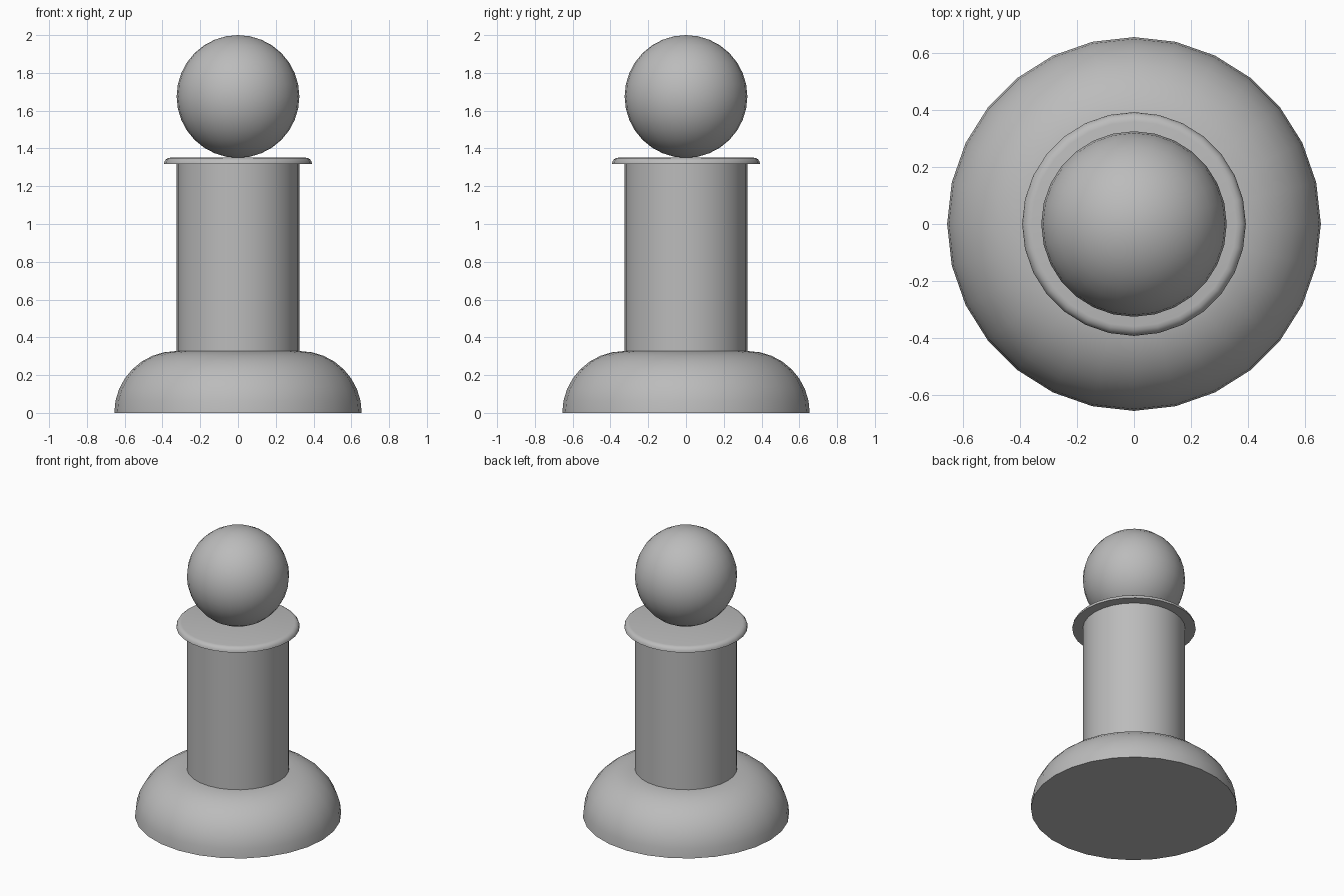
import bpy
import bmesh
from math import sin, cos, pi, radians

SIDES = 28

cube = bpy.data.objects.get("Cube")
if cube:
    bpy.data.objects.remove(cube, do_unlink=True)

# Single grey finish
grey = bpy.data.materials.new("plain_grey")
grey.use_nodes = True
color = (0.5, 0.5, 0.5, 1)
grey.diffuse_color = color
grey.node_tree.nodes["Principled BSDF"].inputs["Base Color"].default_value = color


def arc(radius, z, size, steps):
    """Quarter round from the outer wall at z up to a flat top."""
    return [(radius - size + size * cos(i * pi / 2 / steps),
             z + size * sin(i * pi / 2 / steps)) for i in range(steps + 1)]


def lathe(name, profile):
    """Spin a (radius, height) profile into a closed round part."""
    bm = bmesh.new()
    rings = [[bm.verts.new((r * cos(2 * pi * i / SIDES), r * sin(2 * pi * i / SIDES), z))
              for i in range(SIDES)] for r, z in profile]
    for low, high in zip(rings, rings[1:]):
        for i in range(SIDES):
            j = (i + 1) % SIDES
            bm.faces.new((low[i], low[j], high[j], high[i]))
    bm.faces.new(rings[0][::-1])
    bm.faces.new(rings[-1])
    mesh = bpy.data.meshes.new(name)
    bm.to_mesh(mesh)
    bm.free()
    obj = bpy.data.objects.new(name, mesh)
    bpy.context.collection.objects.link(obj)
    return obj


# Domed base, plain shaft and thin rounded collar
base = lathe("base", arc(0.655, 0, 0.327, 8))
shaft = lathe("shaft", [(0.325, 0.32), (0.325, 1.325)])
collar = lathe("collar", arc(0.392, 1.318, 0.033, 4))

# Ball head resting on the collar
bpy.ops.mesh.primitive_uv_sphere_add(segments=SIDES, ring_count=16, radius=0.325,
                                     location=(0, 0, 1.675))
head = bpy.context.object
head.name = "head"

for part in (base, shaft, collar, head):
    part.data.materials.clear()
    part.data.materials.append(grey)
    bpy.ops.object.select_all(action="DESELECT")
    part.select_set(True)
    bpy.context.view_layer.objects.active = part
    bpy.ops.object.shade_smooth_by_angle(angle=radians(40))
